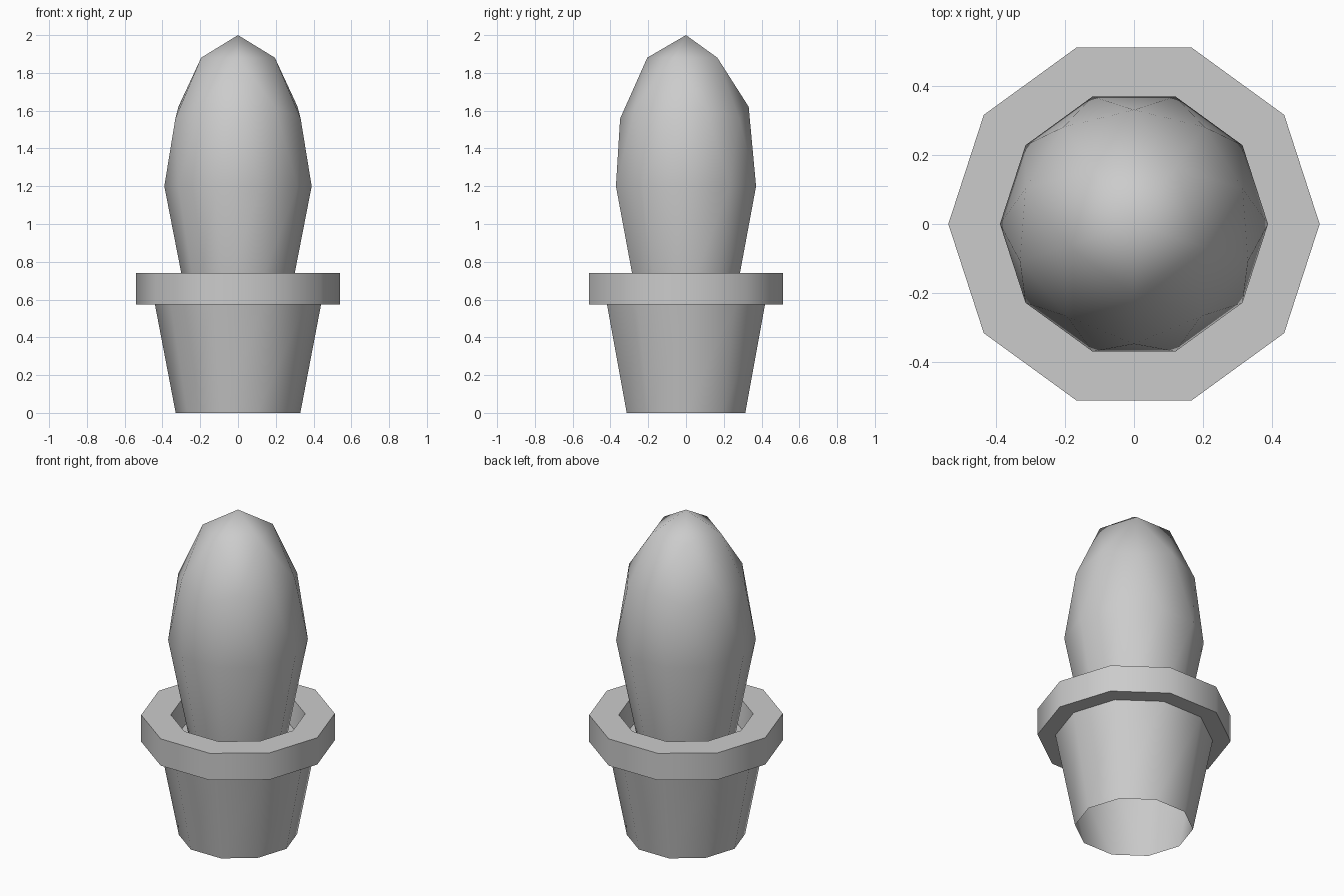
import bpy
import bmesh
from math import radians, cos, sin, tau
from mathutils import Matrix, Vector

if "Cube" in bpy.data.objects:
    bpy.data.objects.remove(bpy.data.objects["Cube"], do_unlink=True)

SIDES = 10

grey = bpy.data.materials.new("plain_grey")
grey.use_nodes = True
colour = (0.6, 0.6, 0.6, 1)
grey.diffuse_color = colour
grey.node_tree.nodes["Principled BSDF"].inputs["Base Color"].default_value = colour


def finish(name, bm, angle):
    """Turn the bmesh into a smooth shaded object."""
    mesh = bpy.data.meshes.new(name)
    bm.to_mesh(mesh)
    bm.free()
    mesh.materials.append(grey)
    obj = bpy.data.objects.new(name, mesh)
    bpy.context.collection.objects.link(obj)
    bpy.ops.object.select_all(action="DESELECT")
    obj.select_set(True)
    bpy.context.view_layer.objects.active = obj
    bpy.ops.object.shade_smooth_by_angle(angle=radians(angle))
    return obj


def lathe(bm, profile):
    """Skin ten-sided rings along (radius, height) points, return the last ring."""
    rings = [[bm.verts.new((r * cos(tau * i / SIDES), r * sin(tau * i / SIDES), z))
              for i in range(SIDES)] for r, z in profile]
    for low, high in zip(rings, rings[1:]):
        for i in range(SIDES):
            j = (i + 1) % SIDES
            bm.faces.new((low[i], low[j], high[j], high[i]))
    return rings[-1]


# Pot: open base, tapered wall, overhanging rim, inner wall and sunken floor
bm = bmesh.new()
floor = lathe(bm, [(0.33, 0), (0.44, 0.575), (0.54, 0.575), (0.54, 0.74),
                   (0.375, 0.74), (0.36, 0.58)])
bm.faces.new(floor)
finish("pot", bm, 45)

# Cactus: upper half of a stretched icosphere with a tapering stem below
bm = bmesh.new()
bmesh.ops.create_icosphere(bm, subdivisions=2, radius=1)
bmesh.ops.delete(bm, geom=[v for v in bm.verts if v.co.z < -0.01], context="VERTS")
bmesh.ops.transform(bm, verts=bm.verts, matrix=Matrix.Translation((0, 0, 1.2))
                    @ Matrix.Diagonal((0.39, 0.39, 0.8, 1))
                    @ Matrix.Rotation(radians(-90), 4, "Z"))
rim = [e for e in bm.edges if e.is_boundary]
stem = bmesh.ops.extrude_edge_only(bm, edges=rim)["geom"]
for v in (g for g in stem if isinstance(g, bmesh.types.BMVert)):
    v.co = Vector((v.co.x * 0.69, v.co.y * 0.69, 0.58))
bmesh.ops.recalc_face_normals(bm, faces=bm.faces)
finish("cactus", bm, 80)
